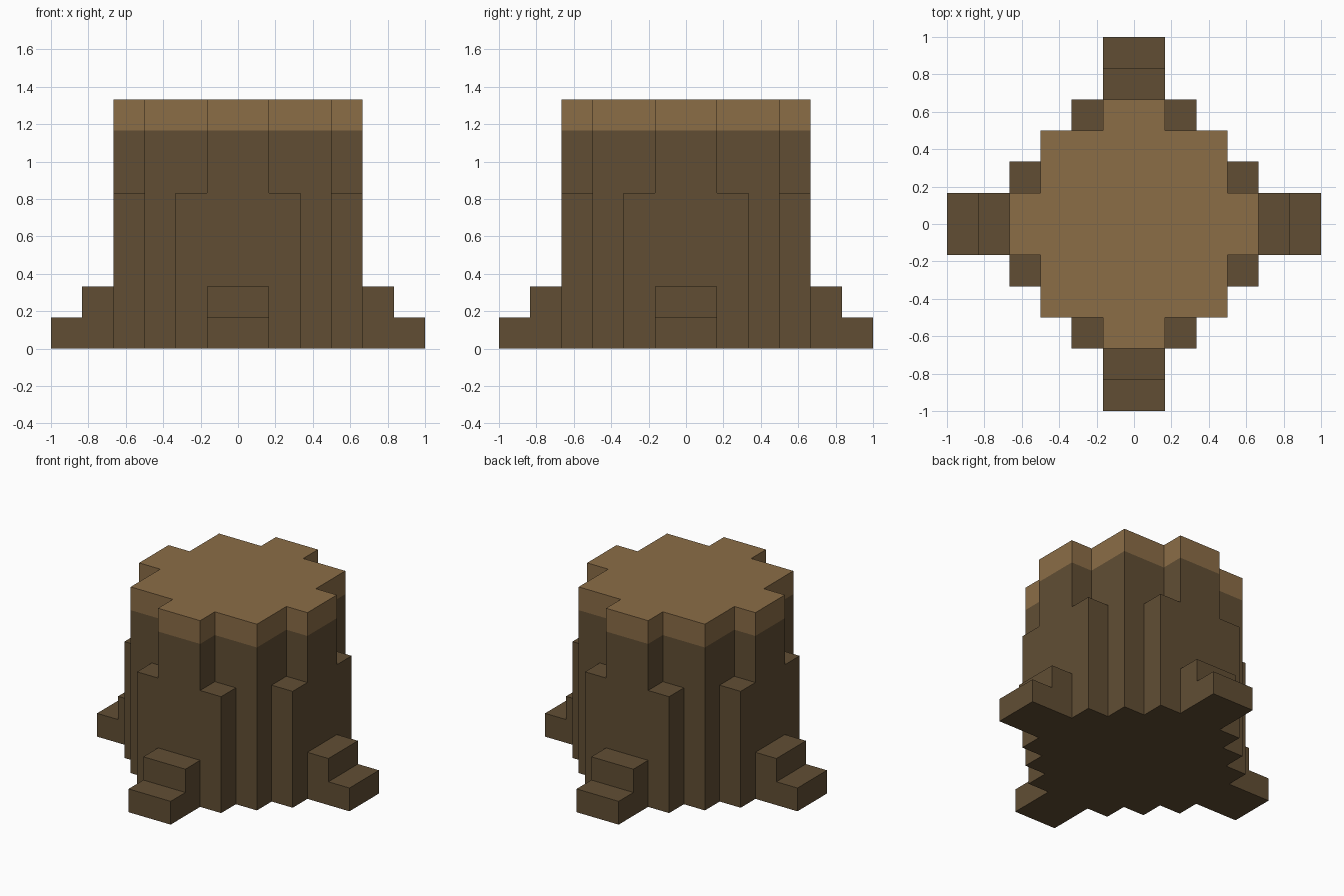
import bpy, bmesh
from math import pi
from mathutils import Matrix, Vector

if "Cube" in bpy.data.objects:
    bpy.data.objects.remove(bpy.data.objects["Cube"], do_unlink=True)

U = 1 / 6  # size of one block


def material(name, rgb):
    mat = bpy.data.materials.new(name)
    mat.use_nodes = True
    mat.diffuse_color = (*rgb, 1)
    mat.node_tree.nodes["Principled BSDF"].inputs["Base Color"].default_value = (*rgb, 1)
    return mat


bark = material("dark bark", (0.120, 0.076, 0.034))
wood = material("cut wood", (0.258, 0.153, 0.062))


def prism(name, outline, levels, mats, matrix=Matrix()):
    """Extrude an outline through the given levels, closed at both ends."""
    bm = bmesh.new()
    rings = [[bm.verts.new(matrix @ Vector((x, y, z)) * U) for x, y in outline] for z in levels]
    bm.faces.new(rings[0][::-1])
    bm.faces.new(rings[-1])
    n = len(outline)
    for low, high in zip(rings, rings[1:]):
        for i in range(n):
            j = (i + 1) % n
            bm.faces.new((low[i], low[j], high[j], high[i]))
    bmesh.ops.recalc_face_normals(bm, faces=bm.faces)
    mesh = bpy.data.meshes.new(name)
    # faces above the bark line take the last material
    for f in bm.faces:
        f.material_index = len(mats) - 1 if f.calc_center_median().z > 7 * U else 0
    bm.to_mesh(mesh)
    bm.free()
    for m in mats:
        mesh.materials.append(m)
    obj = bpy.data.objects.new(name, mesh)
    bpy.context.collection.objects.link(obj)
    return obj


# Trunk: a quarter outline turned four times, pale wood on the top block
quarter = [(4, -1), (4, 1), (3, 1), (3, 3), (1, 3)]
outline = []
for k in range(4):
    outline += quarter
    quarter = [(-y, x) for x, y in quarter]
prism("trunk", outline, (0, 7, 8), [bark, wood])

# Buttresses and stepped roots on all four sides
step = [(4, 0), (6, 0), (6, 1), (5, 1), (5, 2), (4, 2)]
for k, side in enumerate(("left", "back", "right", "front")):
    turn = Matrix.Rotation(k * pi / 2, 4, "Z")
    for label, y in (("a", 1), ("b", -2)):
        square = [(3, y), (4, y), (4, y + 1), (3, y + 1)]
        prism(f"{side}_buttress_{label}", square, (0, 5), [bark], turn)
    prism(f"{side}_root", step, (-1, 1), [bark], turn @ Matrix.Rotation(pi / 2, 4, "X"))
